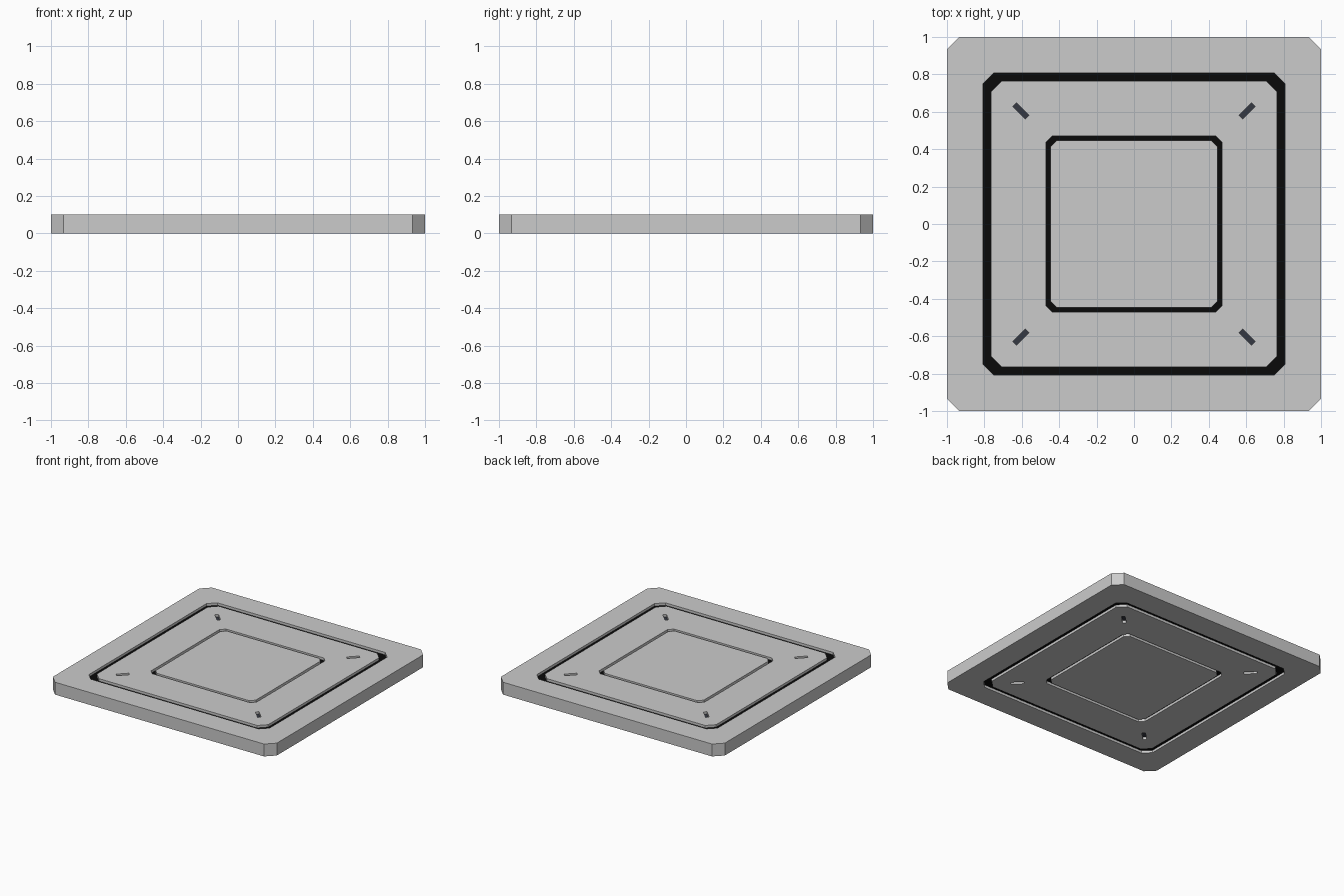
import bpy, bmesh, math
from mathutils import Matrix

if "Cube" in bpy.data.objects:
    bpy.data.objects.remove(bpy.data.objects["Cube"])

T = 0.10      # plate thickness
D = 0.02      # groove depth


def material(name, rgb):
    m = bpy.data.materials.new(name)
    m.diffuse_color = (*rgb, 1)
    m.use_nodes = True
    m.node_tree.nodes["Principled BSDF"].inputs["Base Color"].default_value = m.diffuse_color
    return m


grey = material("panel_grey", (0.8, 0.8, 0.8))
black = material("groove_black", (0.003, 0.003, 0.003))
slate = material("slot_slate", (0.035, 0.04, 0.055))


def octagon(bm, h, c, z):
    """Square loop of half size h with corners cut by c."""
    k = h - c
    pts = [(h, -k), (h, k), (k, h), (-k, h), (-h, k), (-h, -k), (-k, -h), (k, -h)]
    return [bm.verts.new((x, y, z)) for x, y in pts]


# Profile from the centre outward: half size, corner cut, groove depth
profile = [
    (0.447, 0.035, 0), (0.447, 0.035, D), (0.471, 0.035, D), (0.471, 0.035, 0),
    (0.765, 0.058, 0), (0.765, 0.058, D), (0.807, 0.058, D), (0.807, 0.058, 0),
    (1.0, 0.067, 0),
]
loops_data = [(h, c, T - d) for h, c, d in profile]
loops_data += [(h, c, d) for h, c, d in reversed(profile)]

# Plate with matching grooves on both sides
bm = bmesh.new()
loops = [octagon(bm, *p) for p in loops_data]
bm.faces.new(loops[0])
bm.faces.new(list(reversed(loops[-1])))
for i, (a, b) in enumerate(zip(loops, loops[1:])):
    za, zb = loops_data[i][2], loops_data[i + 1][2]
    floor = za == zb and min(za, T - za) > D / 2
    for j in range(8):
        k = (j + 1) % 8
        f = bm.faces.new((a[j], b[j], b[k], a[k]))
        f.material_index = 1 if floor else 0
bmesh.ops.recalc_face_normals(bm, faces=bm.faces)
mesh = bpy.data.meshes.new("floor_plate")
bm.to_mesh(mesh)
bm.free()
plate = bpy.data.objects.new("floor_plate", mesh)
bpy.context.collection.objects.link(plate)
for m in (grey, black, slate):
    mesh.materials.append(m)

# Diagonal slots near the corners, top and bottom
bm = bmesh.new()
for sx in (-1, 1):
    for sy in (-1, 1):
        for z in (0, T):
            mat = (Matrix.Translation((sx * 0.605, sy * 0.605, z))
                   @ Matrix.Rotation(math.radians(45 * sx * sy), 4, 'Z')
                   @ Matrix.Diagonal((0.095, 0.027, 2 * D, 1)))
            bmesh.ops.create_cube(bm, size=1, matrix=mat)
# Only the slot floors are dark
for f in bm.faces:
    z = f.calc_center_median().z
    f.material_index = 1 if abs(z - D) < 1e-4 or abs(z - (T - D)) < 1e-4 else 0
cut_mesh = bpy.data.meshes.new("slot_cutter")
bm.to_mesh(cut_mesh)
bm.free()
cut_mesh.materials.append(grey)
cut_mesh.materials.append(slate)
cutter = bpy.data.objects.new("slot_cutter", cut_mesh)
bpy.context.collection.objects.link(cutter)
cutter.hide_render = True

mod = plate.modifiers.new("slots", 'BOOLEAN')
mod.operation = 'DIFFERENCE'
mod.solver = 'EXACT'
mod.material_mode = 'TRANSFER'
mod.object = cutter
bpy.context.view_layer.objects.active = plate
plate.select_set(True)
bpy.ops.object.modifier_apply(modifier=mod.name)
bpy.data.objects.remove(cutter, do_unlink=True)
